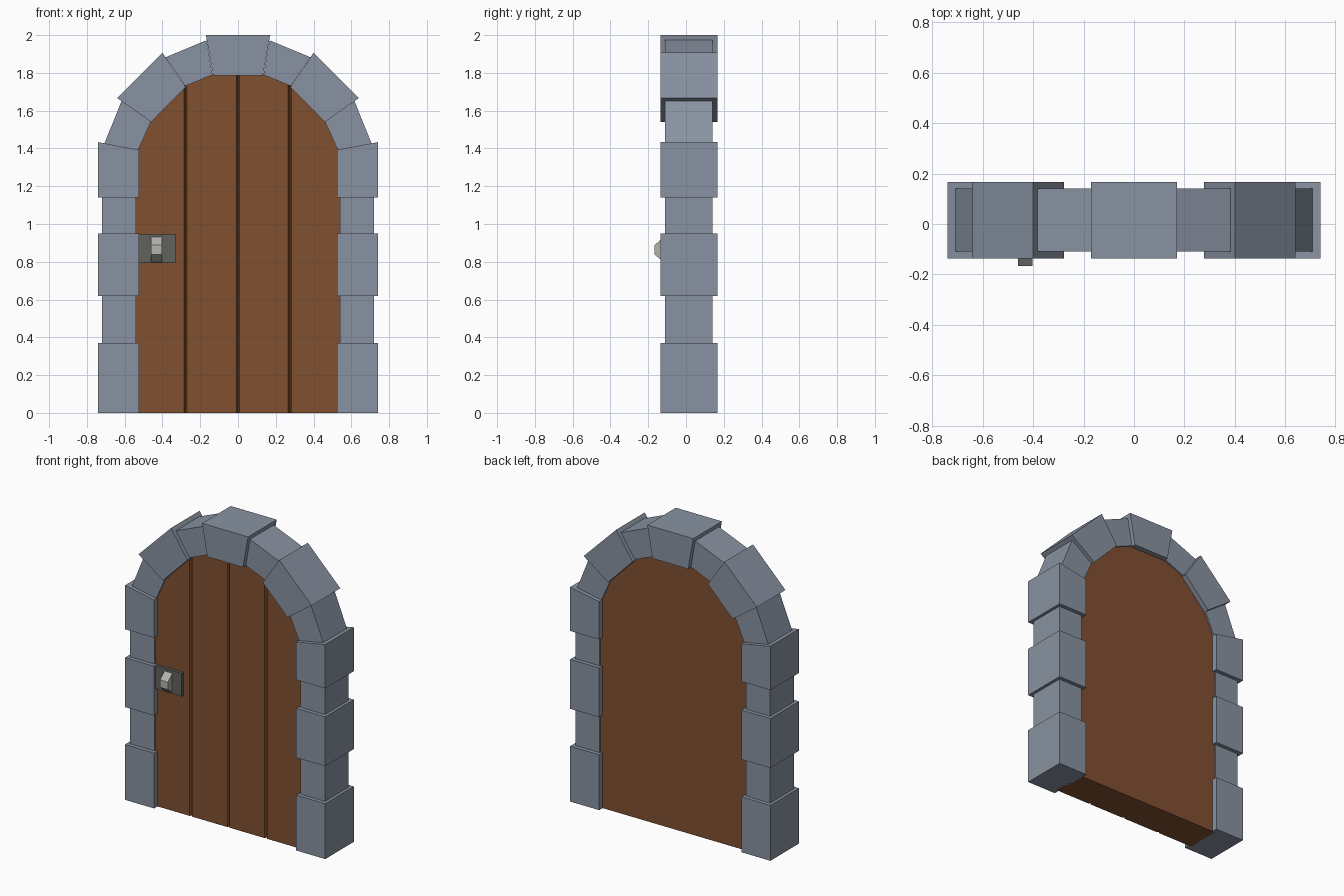
import bpy, bmesh

if "Cube" in bpy.data.objects:
    bpy.data.objects.remove(bpy.data.objects["Cube"])


def material(name, rgb):
    m = bpy.data.materials.new(name)
    m.diffuse_color = (*rgb, 1)
    m.use_nodes = True
    m.node_tree.nodes["Principled BSDF"].inputs["Base Color"].default_value = m.diffuse_color
    return m


STONE = material("stone", (0.25, 0.29, 0.36))
WOOD = material("wood", (0.22, 0.08, 0.03))
IRON = material("dark iron", (0.12, 0.12, 0.11))
STEEL = material("light steel", (0.45, 0.45, 0.43))


def prism(name, pts, lo, hi, mat, axis="y", mirror=False):
    """Extrude a 2D profile along y (points are x,z) or x (points are y,z)."""
    def place(p, d):
        return (p[0], d, p[1]) if axis == "y" else (d, p[0], p[1])
    bm = bmesh.new()
    a = [bm.verts.new(place(p, lo)) for p in pts]
    b = [bm.verts.new(place(p, hi)) for p in pts]
    bm.faces.new(a)
    bm.faces.new(b[::-1])
    n = len(pts)
    for i in range(n):
        j = (i + 1) % n
        bm.faces.new((a[j], a[i], b[i], b[j]))
    bmesh.ops.recalc_face_normals(bm, faces=bm.faces)
    me = bpy.data.meshes.new(name)
    bm.to_mesh(me)
    bm.free()
    me.materials.append(mat)
    ob = bpy.data.objects.new(name, me)
    bpy.context.collection.objects.link(ob)
    if mirror:
        ob.modifiers.new("mirror", "MIRROR")
    return ob


BIG, SMALL = (-0.136, 0.166), (-0.11, 0.14)

# jamb stones, alternating big and small
for i, (z0, z1) in enumerate([(0, 0.37), (0.37, 0.62), (0.62, 0.95), (0.95, 1.14)]):
    x0, x1 = (0.54, 0.72) if i % 2 else (0.525, 0.74)
    prism(f"jamb_stone_{i + 1}", [(x0, z0), (x1, z0), (x1, z1), (x0, z1)],
          *(SMALL if i % 2 else BIG), STONE, mirror=True)
prism("jamb_stone_5", [(0.525, 1.14), (0.74, 1.14), (0.74, 1.433), (0.525, 1.393)],
      *BIG, STONE, mirror=True)

# arch stones and keystone
arch = [
    ([(0.528, 1.393), (0.707, 1.427), (0.617, 1.65), (0.46, 1.543)], SMALL),
    ([(0.46, 1.54), (0.64, 1.667), (0.40, 1.907), (0.278, 1.725)], BIG),
    ([(0.28, 1.73), (0.383, 1.883), (0.166, 1.973), (0.135, 1.79)], SMALL),
]
for i, (pts, depth) in enumerate(arch):
    prism(f"arch_stone_{i + 1}", pts, *depth, STONE, mirror=True)
prism("keystone", [(-0.132, 1.787), (0.132, 1.787), (0.17, 2.0), (-0.17, 2.0)],
      *BIG, STONE)

# door slab: plan profile with V grooves between planks, extruded up
F, B, W = -0.1, 0.13, 0.545
plan = [(-W, B), (-W, F)]
for g in (-0.278, 0, 0.275):
    plan += [(g - 0.009, F), (g, F + 0.018), (g + 0.009, F)]
plan += [(W, F), (W, B)]
bm = bmesh.new()
face = bm.faces.new([bm.verts.new((x, y, 0)) for x, y in plan])
top = bmesh.ops.extrude_face_region(bm, geom=[face])["geom"]
bmesh.ops.translate(bm, vec=(0, 0, 1.8),
                    verts=[v for v in top if isinstance(v, bmesh.types.BMVert)])
# trim the slab to the arch
edge = [(0.545, 1.39), (0.47, 1.55), (0.285, 1.74), (0.13, 1.8)]
for (xa, za), (xb, zb) in zip(edge, edge[1:]):
    for s in (-1, 1):
        cut = bmesh.ops.bisect_plane(
            bm, geom=bm.verts[:] + bm.edges[:] + bm.faces[:], plane_co=(s * xa, 0, za),
            plane_no=(s * (zb - za), 0, xa - xb), clear_outer=True)
        rim = [e for e in cut["geom_cut"] if isinstance(e, bmesh.types.BMEdge)]
        bmesh.ops.contextual_create(bm, geom=rim)
bmesh.ops.recalc_face_normals(bm, faces=bm.faces)
me = bpy.data.meshes.new("door")
bm.to_mesh(me)
bm.free()
me.materials.append(WOOD)
bpy.context.collection.objects.link(bpy.data.objects.new("door", me))

# lock plate and handle
prism("lock_plate", [(-0.525, 0.793), (-0.332, 0.793), (-0.332, 0.948), (-0.525, 0.948)],
      -0.12, -0.09, IRON)
prism("door_handle", [(-0.11, 0.8), (-0.12, 0.8), (-0.166, 0.838), (-0.166, 0.888),
                      (-0.12, 0.93), (-0.11, 0.93)], -0.46, -0.402, STEEL, axis="x")
